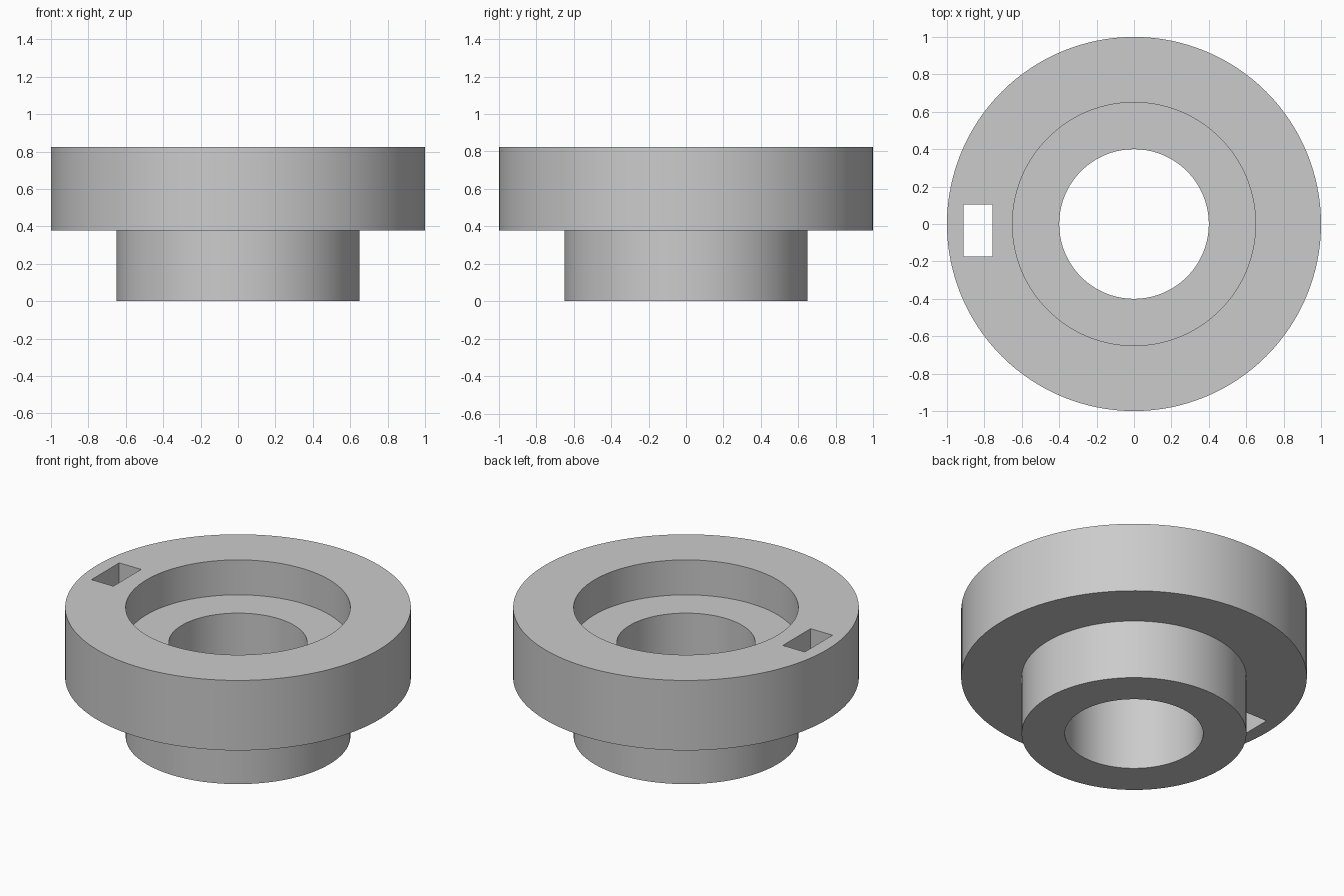
import bpy, bmesh, math

cube = bpy.data.objects.get("Cube")
if cube:
    bpy.data.objects.remove(cube, do_unlink=True)

# Single plain grey
grey = bpy.data.materials.new("plain grey")
grey.use_nodes = True
colour = (0.6, 0.6, 0.6, 1)
grey.diffuse_color = colour
grey.node_tree.nodes["Principled BSDF"].inputs["Base Color"].default_value = colour

SEGMENTS = 128
R_RIM, R_HUB, R_BORE = 1.0, 0.65, 0.4
Z_RIM, Z_LEDGE, Z_TOP = 0.378, 0.602, 0.825


def make_object(name, bm):
    mesh = bpy.data.meshes.new(name)
    bmesh.ops.recalc_face_normals(bm, faces=bm.faces)
    bm.to_mesh(mesh)
    bm.free()
    obj = bpy.data.objects.new(name, mesh)
    bpy.context.collection.objects.link(obj)
    mesh.materials.append(grey)
    return obj


# Flanged bushing: closed cross-section turned about z
profile = [(R_BORE, 0), (R_HUB, 0), (R_HUB, Z_RIM), (R_RIM, Z_RIM),
           (R_RIM, Z_TOP), (R_HUB, Z_TOP), (R_HUB, Z_LEDGE), (R_BORE, Z_LEDGE)]
bm = bmesh.new()
rings = []
for i in range(SEGMENTS):
    a = 2 * math.pi * i / SEGMENTS
    rings.append([bm.verts.new((r * math.cos(a), r * math.sin(a), z)) for r, z in profile])
for i, ring in enumerate(rings):
    after = rings[(i + 1) % SEGMENTS]
    for j in range(len(profile)):
        k = (j + 1) % len(profile)
        bm.faces.new((ring[j], after[j], after[k], ring[k]))
bushing = make_object("flanged_bushing", bm)

# Rectangular slot straight through the flange
bm = bmesh.new()
bmesh.ops.create_cube(bm, size=1)
bmesh.ops.scale(bm, vec=(0.155, 0.28, 1), verts=bm.verts)
bmesh.ops.translate(bm, vec=(-0.835, -0.035, 0.6), verts=bm.verts)
cutter = make_object("slot_cutter", bm)

cut = bushing.modifiers.new("slot", 'BOOLEAN')
cut.operation = 'DIFFERENCE'
cut.solver = 'EXACT'
cut.object = cutter
bpy.ops.object.select_all(action='DESELECT')
bushing.select_set(True)
bpy.context.view_layer.objects.active = bushing
bpy.ops.object.modifier_apply(modifier=cut.name)
bpy.data.objects.remove(cutter, do_unlink=True)
bpy.ops.object.shade_smooth_by_angle(angle=math.radians(30))
